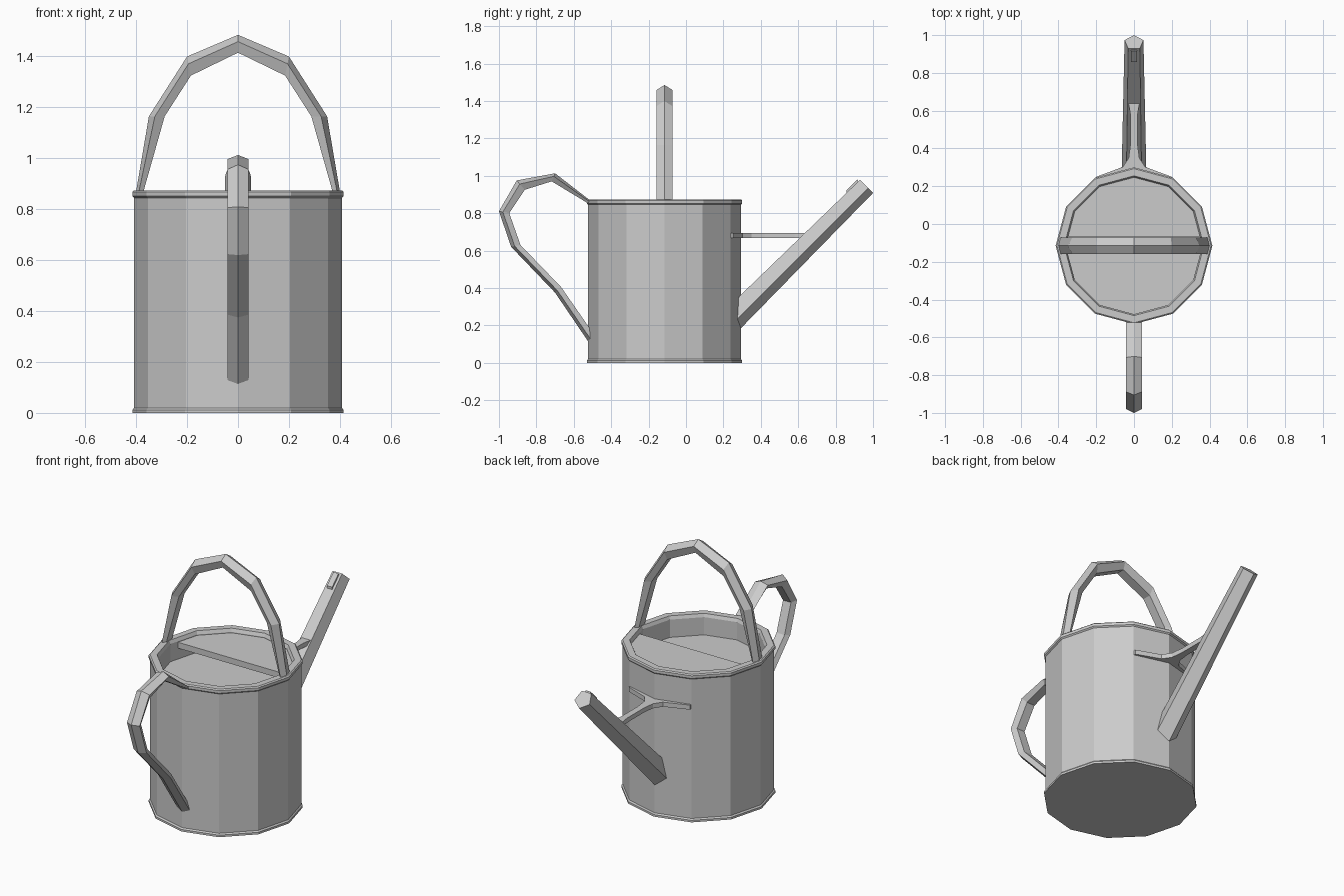
import bpy, bmesh
from math import sin, cos, radians
from mathutils import Vector

SIDES = 12
CENTRE_Y = -0.115

cube = bpy.data.objects.get("Cube")
if cube:
    bpy.data.objects.remove(cube, do_unlink=True)

metal = bpy.data.materials.new("light_grey_metal")
metal.use_nodes = True
GREY = (0.6, 0.6, 0.6, 1)
metal.diffuse_color = GREY
metal.node_tree.nodes["Principled BSDF"].inputs["Base Color"].default_value = GREY


def finish(name, bm):
    """Turn a bmesh into a flat shaded object."""
    bmesh.ops.recalc_face_normals(bm, faces=bm.faces[:])
    mesh = bpy.data.meshes.new(name)
    bm.to_mesh(mesh)
    bm.free()
    mesh.materials.append(metal)
    obj = bpy.data.objects.new(name, mesh)
    bpy.context.collection.objects.link(obj)
    return obj


def loft(name, rings):
    """Bridge closed rings of points and cap both ends."""
    bm = bmesh.new()
    loops = [[bm.verts.new(p) for p in ring] for ring in rings]
    for a, b in zip(loops, loops[1:]):
        for i in range(len(a)):
            j = (i + 1) % len(a)
            bm.faces.new((a[i], a[j], b[j], b[i]))
    bm.faces.new(loops[0])
    bm.faces.new(loops[-1])
    return finish(name, bm)


def slab(name, outline, bottom, top):
    """Extrude a flat outline between two heights."""
    return loft(name, [[(x, y, z) for x, y in outline] for z in (bottom, top)])


def pentagon(ridge, inner, across, half_width):
    """Five-sided section: one ridge, two side corners, two inner corners."""
    ridge, inner, across = Vector(ridge), Vector(inner), Vector(across)
    side = ridge.lerp(inner, 0.38)
    wide, narrow = across * half_width, across * half_width * 0.62
    return [ridge, side + wide, inner + narrow, inner - narrow, side - wide]


def circle_point(radius, degrees):
    return (radius * cos(radians(degrees)), CENTRE_Y + radius * sin(radians(degrees)))


# Body: turned profile with bottom bead, top rim and recessed inner floor
profile = [(0.415, 0), (0.415, 0.012), (0.408, 0.02), (0.408, 0.845),
           (0.415, 0.852), (0.415, 0.868), (0.408, 0.874), (0.37, 0.874),
           (0.362, 0.855), (0.362, 0.75)]
loft("body", [[(*circle_point(r, i * 360 / SIDES), z) for i in range(SIDES)]
              for r, z in profile])

# Half lid over the spout side
lid_edge = [(0.35, CENTRE_Y + 0.05)]
lid_edge += [circle_point(0.363, a) for a in range(30, 151, 30)]
lid_edge += [(-0.35, CENTRE_Y + 0.05)]
slab("half_lid", lid_edge, 0.815, 0.85)

# Carrying handle: ridge and inner points of one half, mirrored across x
half = [((0.402, 0.86), (0.374, 0.86)), ((0.35, 1.165), (0.288, 1.165)),
        ((0.2, 1.4), (0.185, 1.325))]
arch = half + [((0, 1.485), (0, 1.415))]
arch += [((-o[0], o[1]), (-i[0], i[1])) for o, i in reversed(half)]
loft("carrying_handle",
     [pentagon((o[0], CENTRE_Y, o[1]), (i[0], CENTRE_Y, i[1]), (0, 1, 0), 0.043)
      for o, i in arch])

# Rear grip on the front side of the body
grip = [((-0.505, 0.862), (-0.495, 0.835)), ((-0.70, 1.013), (-0.718, 0.97)),
        ((-0.905, 0.975), (-0.862, 0.925)), ((-1.0, 0.81), (-0.945, 0.80)),
        ((-0.935, 0.62), (-0.885, 0.63)), ((-0.70, 0.375), (-0.668, 0.405)),
        ((-0.50, 0.08), (-0.47, 0.12))]
loft("grip_handle",
     [pentagon((0, *o), (0, *i), (1, 0, 0), 0.042) for o, i in grip])

# Spout: tapered pentagon with its ridge underneath
spout = [((0.24, 0.13), (0.15, 0.225), 0.067), ((1.0, 0.908), (0.93, 0.978), 0.05)]
loft("spout", [pentagon((0, *o), (0, *i), (1, 0, 0), w) for o, i, w in spout])

# Small raised tab near the spout tip
tab = [(0.857, 0.90), (0.857, 0.922), (0.917, 0.98), (0.922, 0.965)]
loft("spout_tab", [[(x, y, z) for y, z in tab] for x in (-0.017, 0.017)])

# Brace from body to spout, with wings lying along the wall
right = [(0.03, 0.645), (0.019, 0.58), (0.019, 0.42), (0.028, 0.35),
         (0.06, 0.302), (0.2, 0.25), (0.2, 0.235)]
slab("spout_brace",
     right + [(0, 0.28)] + [(-x, y) for x, y in reversed(right)], 0.668, 0.695)
